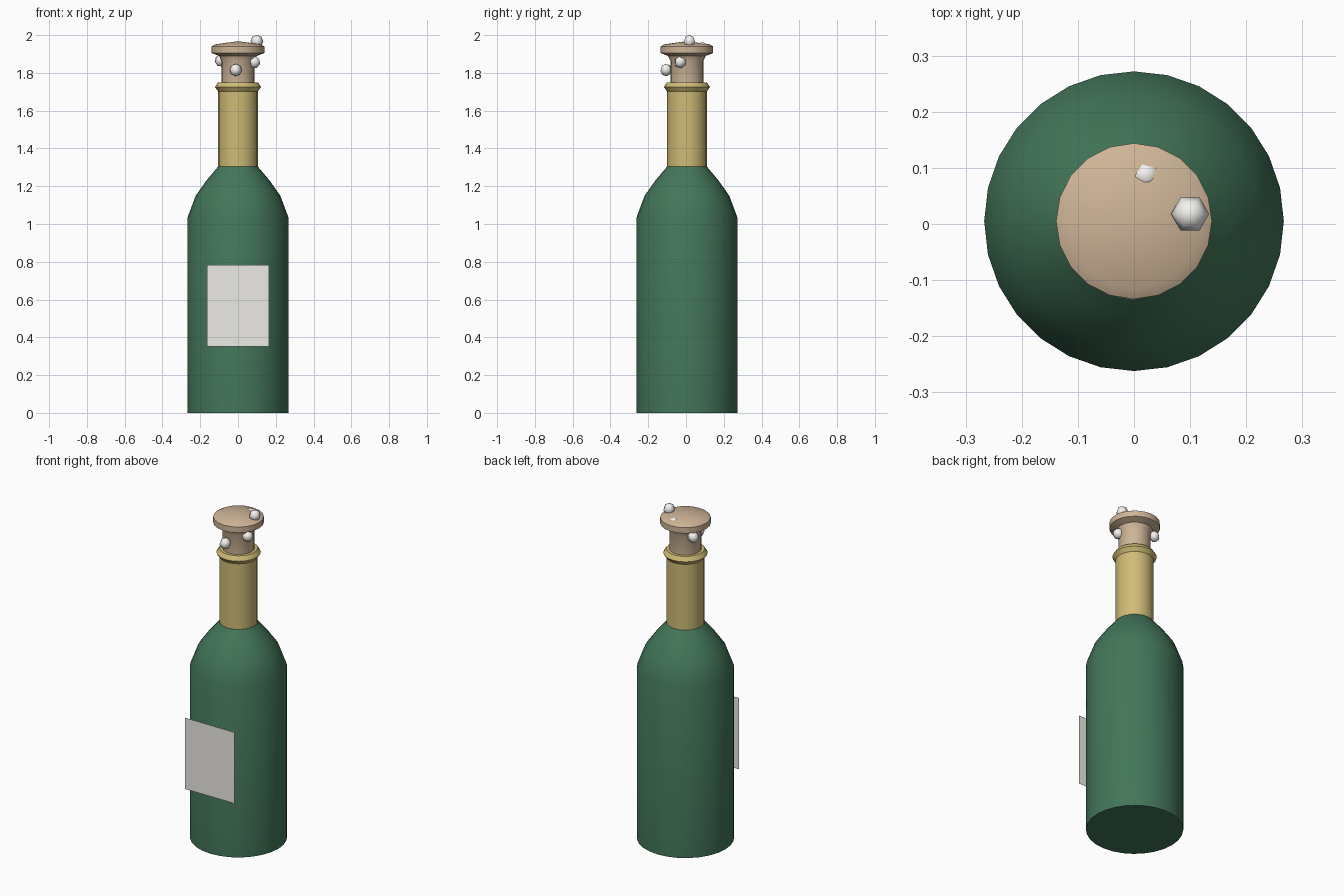
import bpy, bmesh, math, random
from mathutils import Matrix, Euler

if "Cube" in bpy.data.objects:
    bpy.data.objects.remove(bpy.data.objects["Cube"])

random.seed(4)
CY = 0.005  # bottle axis offset so the label fits the centred bounds


def material(name, color):
    m = bpy.data.materials.new(name)
    m.diffuse_color = (*color, 1)
    m.use_nodes = True
    m.node_tree.nodes["Principled BSDF"].inputs["Base Color"].default_value = m.diffuse_color
    return m


def finish(name, bm, mat, angle=35):
    bmesh.ops.recalc_face_normals(bm, faces=bm.faces)
    me = bpy.data.meshes.new(name)
    bm.to_mesh(me)
    bm.free()
    ob = bpy.data.objects.new(name, me)
    bpy.context.collection.objects.link(ob)
    if mat:
        me.materials.append(mat)
    bpy.ops.object.select_all(action='DESELECT')
    bpy.context.view_layer.objects.active = ob
    ob.select_set(True)
    bpy.ops.object.shade_smooth_by_angle(angle=math.radians(angle))
    return ob


def lathe(name, profile, sides, mat):
    """Revolve (radius, z) points about the bottle axis."""
    bm = bmesh.new()
    rings = []
    for r, z in profile:
        if r == 0:
            rings.append([bm.verts.new((0, CY, z))] * sides)
        else:
            rings.append([bm.verts.new((r * math.sin(2 * math.pi * i / sides),
                                        CY + r * math.cos(2 * math.pi * i / sides), z))
                          for i in range(sides)])
    for a, b in zip(rings, rings[1:]):
        for i in range(sides):
            j = (i + 1) % sides
            bm.faces.new(list(dict.fromkeys((a[i], a[j], b[j], b[i]))))
    return finish(name, bm, mat)


green = material("green_glass", (0.055, 0.18, 0.10))
gold = material("gold_foil", (0.62, 0.50, 0.18))
tan = material("cork", (0.62, 0.46, 0.31))
white = material("foam", (0.90, 0.89, 0.86))
paper = material("paper", (0.85, 0.83, 0.79))

# Glass body with rounded shoulder
lathe("bottle_body", [(0, 0), (0.267, 0), (0.267, 1.035), (0.224, 1.15),
                      (0.165, 1.233), (0.105, 1.304), (0, 1.304)], 28, green)

# Foil neck and lip ring
lathe("foil_neck", [(0, 1.30), (0.105, 1.30), (0.105, 1.735), (0, 1.735)], 20, gold)
lathe("lip_ring", [(0.104, 1.70), (0.122, 1.725), (0.106, 1.75), (0.085, 1.75)], 20, gold)

# Mushroom cork
lathe("cork_stopper", [(0, 1.74), (0.088, 1.74), (0.088, 1.865), (0.10, 1.89),
                       (0.139, 1.905), (0.139, 1.94), (0.12, 1.951), (0, 1.968)], 20, tan)

# Flat front label
bm = bmesh.new()
bm.faces.new([bm.verts.new((x, -0.271, z)) for x, z in
              ((-0.165, 0.352), (0.165, 0.352), (0.165, 0.783), (-0.165, 0.783))])
finish("front_label", bm, paper)

# Foam bubbles around the cork
bubbles = [(0.10, 0.018, 1.967, 0.034), (0.02, 0.087, 1.932, 0.031),
           (-0.012, -0.105, 1.815, 0.033), (0.085, -0.03, 1.856, 0.033),
           (-0.092, 0.062, 1.865, 0.032)]
for k, (x, y, z, r) in enumerate(bubbles):
    bm = bmesh.new()
    bmesh.ops.create_uvsphere(bm, u_segments=6, v_segments=4, radius=r)
    tilt = (0, 0, math.pi / 6) if k == 0 else [random.uniform(0, 1) for _ in range(3)]
    bm.transform(Matrix.Translation((x, y, z)) @ Euler(tilt).to_matrix().to_4x4())
    finish("bubble_%d" % (k + 1), bm, white, 70)
